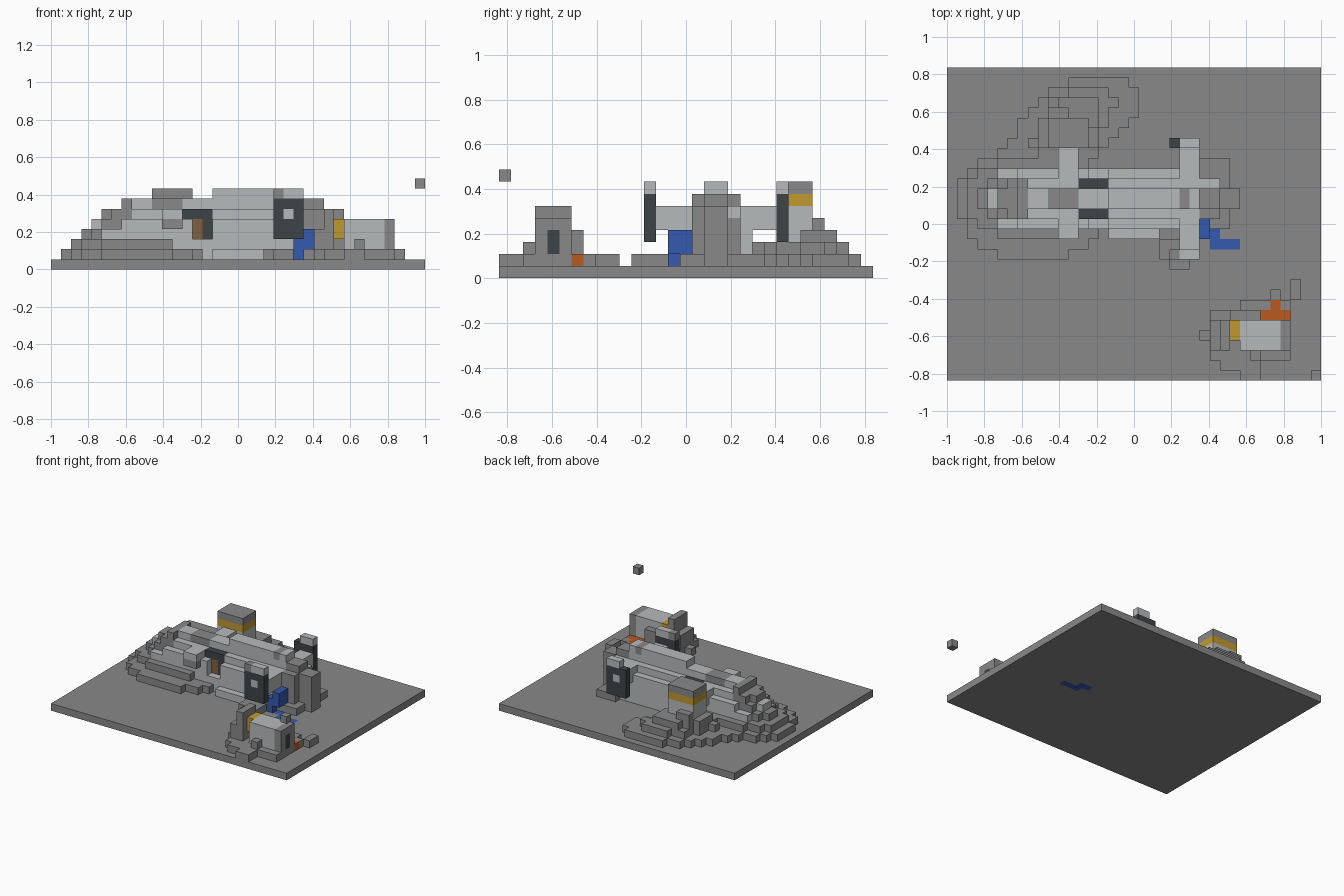
import bpy
import bmesh

UNIT = 2 / 37          # edge of one block
WIDTH, DEPTH = 37, 31  # ground size in blocks
MIRROR = 36            # y spans a..b reflect to MIRROR-b..MIRROR-a

COLOURS = {
    "stone_grey": (.25, .25, .25),
    "light_grey": (.47, .49, .5),
    "charcoal": (.048, .058, .063),
    "yellow": (.53, .32, .03),
    "orange": (.49, .1, .014),
    "blue": (.036, .1, .43),
    "brown": (.21, .12, .05),
}
NAMES = list(COLOURS)
STONE, LIGHT, DARK, YELLOW, ORANGE, BLUE, BROWN = range(len(NAMES))
cells = {}


def fill(part, colour, x, y, z, mirror=False):
    """Fill a block range; mirror repeats it on the other side of the hull."""
    spans = [y, (MIRROR - y[1], MIRROR - y[0])] if mirror else [y]
    for span in spans:
        for i in range(*x):
            for j in range(*span):
                for k in range(*z):
                    cells[i, j, k] = (part, colour)


def heap(part, centre, radius, lean, top):
    """Low pile of stone blocks with an elliptical, optionally sheared outline."""
    for i in range(WIDTH):
        for j in range(DEPTH):
            v = j + .5 - centre[1]
            u = i + .5 - centre[0] - lean * v
            if (u / radius[0]) ** 2 + (v / radius[1]) ** 2 < 1:
                fill(part, STONE, (i, i + 1), (j, j + 1), (1, top))


def make_materials():
    mats = []
    for name, rgb in COLOURS.items():
        mat = bpy.data.materials.new(name)
        mat.use_nodes = True
        mat.diffuse_color = (*rgb, 1)
        shader = next(n for n in mat.node_tree.nodes if n.type == "BSDF_PRINCIPLED")
        shader.inputs["Base Color"].default_value = (*rgb, 1)
        shader.inputs["Roughness"].default_value = .8
        mats.append(mat)
    return mats


def build_part(part, mats):
    """Turn the exposed sides of a part's blocks into a mesh object."""
    bm = bmesh.new()
    verts = {}

    def vert(p):
        if p not in verts:
            verts[p] = bm.verts.new(((p[0] - WIDTH / 2) * UNIT,
                                     (p[1] - DEPTH / 2) * UNIT, p[2] * UNIT))
        return verts[p]

    for cell, (owner, colour) in cells.items():
        if owner != part:
            continue
        for axis in range(3):
            for side in (0, 1):
                near = list(cell)
                near[axis] += side * 2 - 1
                if tuple(near) in cells:
                    continue
                ring = []
                for a, b in ((0, 0), (1, 0), (1, 1), (0, 1)):
                    p = list(cell)
                    p[axis] += side
                    p[(axis + 1) % 3] += a
                    p[(axis + 2) % 3] += b
                    ring.append(vert(tuple(p)))
                face = bm.faces.new(ring if side else ring[::-1])
                face.material_index = colour
    mesh = bpy.data.meshes.new(part)
    bm.to_mesh(mesh)
    bm.free()
    for mat in mats:
        mesh.materials.append(mat)
    bpy.context.collection.objects.link(bpy.data.objects.new(part, mesh))


cube = bpy.data.objects.get("Cube")
if cube:
    bpy.data.objects.remove(cube, do_unlink=True)

# Ground slab with a blue streak running through it
fill("ground", STONE, x=(0, WIDTH), y=(0, DEPTH), z=(0, 1))
fill("ground", BLUE, x=(25, 27), y=(14, 15), z=(0, 1))
fill("ground", BLUE, x=(26, 29), y=(13, 14), z=(0, 1))

# Rubble heaps, each in stepped tiers
heap("back_rubble", (12.5, 25.3), (5.5, 5), .65, top=2)
heap("back_rubble", (12.5, 25.5), (3.6, 3.7), .5, top=3)
heap("back_rubble", (12, 25.5), (2.6, 2.9), .4, top=4)
fill("back_rubble", STONE, x=(10, 12), y=(26, 27), z=(1, 5))
heap("tail_rubble", (8.5, 17.6), (7.5, 5.6), 0, top=2)
heap("tail_rubble", (8.5, 18), (6.5, 4), 0, top=3)
fill("nose_rubble", STONE, x=(25, 28), y=(15, 22), z=(1, 2))
fill("nose_rubble", STONE, x=(21, 24), y=(12, 14), z=(1, 2))
fill("nose_rubble", STONE, x=(22, 24), y=(11, 12), z=(1, 2))

# Stepped tail, alternating stone and light bands
for step, colour in enumerate([STONE, STONE, STONE, LIGHT, STONE, LIGHT]):
    start = step + 1
    fill("tail", colour, (start, 8), (17, 19), (1, min(step + 2, 6)))
    if step > 1:
        fill("tail", STONE, (start, 8), (16, 20), (1, step + 1))
fill("tail", LIGHT, x=(5, 8), y=(15, 21), z=(2, 4))

# Rear hull
fill("rear_hull", LIGHT, x=(7, 14), y=(15, 21), z=(1, 5))
fill("rear_hull", LIGHT, x=(8, 14), y=(16, 20), z=(1, 6))
fill("rear_hull", STONE, x=(7, 8), y=(16, 20), z=(5, 7))
fill("rear_hull", LIGHT, x=(8, 10), y=(17, 19), z=(6, 7))
fill("rear_hull", STONE, x=(10, 13), y=(17, 19), z=(6, 7))
fill("rear_stub", LIGHT, x=(11, 13), y=(14, 16), z=(5, 6))
fill("rear_stub", STONE, x=(11, 13), y=(14, 15), z=(4, 5))
fill("rear_strut", LIGHT, x=(11, 13), y=(20, 23), z=(4, 6))

# Tower with a yellow band
fill("tower", LIGHT, x=(10, 14), y=(23, 26), z=(1, 6))
fill("tower", YELLOW, x=(10, 14), y=(23, 26), z=(6, 7))
fill("tower", STONE, x=(10, 14), y=(23, 26), z=(7, 8))

# Neck with dark doorway
fill("neck", LIGHT, x=(13, 16), y=(15, 21), z=(1, 3))
fill("neck", DARK, x=(13, 16), y=(16, 20), z=(3, 6))
fill("neck", LIGHT, x=(13, 16), y=(17, 19), z=(3, 7))
fill("door", BROWN, x=(14, 15), y=(16, 17), z=(3, 5), mirror=True)

# Main hull, rising in steps to the ridge
fill("main_hull", LIGHT, x=(16, 25), y=(15, 21), z=(1, 5))
fill("main_hull", LIGHT, x=(16, 25), y=(16, 20), z=(5, 6))
fill("main_hull", LIGHT, x=(16, 25), y=(17, 19), z=(6, 8))
fill("main_hull", STONE, x=(23, 24), y=(17, 19), z=(7, 8))
fill("main_hull", LIGHT, x=(16, 21), y=(14, 15), z=(1, 2))

# Nose
fill("nose", STONE, x=(25, 27), y=(16, 20), z=(1, 6))
fill("nose", LIGHT, x=(25, 27), y=(19, 20), z=(5, 6))
fill("nose", STONE, x=(25, 27), y=(17, 19), z=(6, 7))
fill("nose", STONE, x=(27, 29), y=(17, 19), z=(1, 6))

# Side arms and the dark pods they carry
fill("side_arms", LIGHT, x=(23, 25), y=(13, 16), z=(4, 6), mirror=True)
fill("pods", DARK, x=(22, 25), y=(12, 13), z=(3, 7), mirror=True)
fill("pods", LIGHT, x=(23, 24), y=(12, 13), z=(5, 6), mirror=True)
fill("pods", LIGHT, x=(23, 25), y=(12, 13), z=(7, 8), mirror=True)
fill("pods", STONE, x=(22, 23), y=(12, 13), z=(7, 8))

# Blue spout below the nose
fill("spout", BLUE, x=(24, 25), y=(14, 16), z=(1, 3))
fill("spout", BLUE, x=(25, 26), y=(14, 16), z=(2, 4))

# Rubble around the hut
fill("hut_rubble", STONE, x=(26, 34), y=(2, 7), z=(1, 2))
fill("hut_rubble", STONE, x=(27, 29), y=(1, 2), z=(1, 2))
fill("hut_rubble", STONE, x=(29, 31), y=(0, 2), z=(1, 2))
fill("hut_rubble", STONE, x=(30, 31), y=(2, 3), z=(2, 3))
fill("hut_rubble", STONE, x=(25, 26), y=(4, 5), z=(1, 2))
fill("hut_rubble", STONE, x=(29, 34), y=(7, 8), z=(1, 2))
fill("hut_rubble", STONE, x=(32, 33), y=(8, 9), z=(1, 2))
fill("hut_rubble", STONE, x=(26, 27), y=(3, 6), z=(2, 4))
fill("loose_stone", STONE, x=(34, 35), y=(8, 10), z=(1, 2))

# Hut with window, yellow side and orange awning
fill("hut", LIGHT, x=(29, 33), y=(3, 6), z=(1, 5))
fill("hut", STONE, x=(33, 34), y=(3, 6), z=(1, 5))
fill("hut", STONE, x=(27, 28), y=(3, 6), z=(1, 6))
fill("hut", YELLOW, x=(28, 29), y=(4, 6), z=(3, 5))
fill("hut", STONE, x=(28, 31), y=(6, 7), z=(2, 4))
fill("window", DARK, x=(33, 34), y=(4, 5), z=(2, 4))
fill("awning", ORANGE, x=(31, 34), y=(6, 7), z=(1, 2))
fill("awning", ORANGE, x=(32, 33), y=(7, 8), z=(1, 2))

# Small block floating over the corner
fill("floating_block", STONE, x=(36, 37), y=(0, 1), z=(8, 9))

materials = make_materials()
for part_name in dict.fromkeys(owner for owner, _ in cells.values()):
    build_part(part_name, materials)
